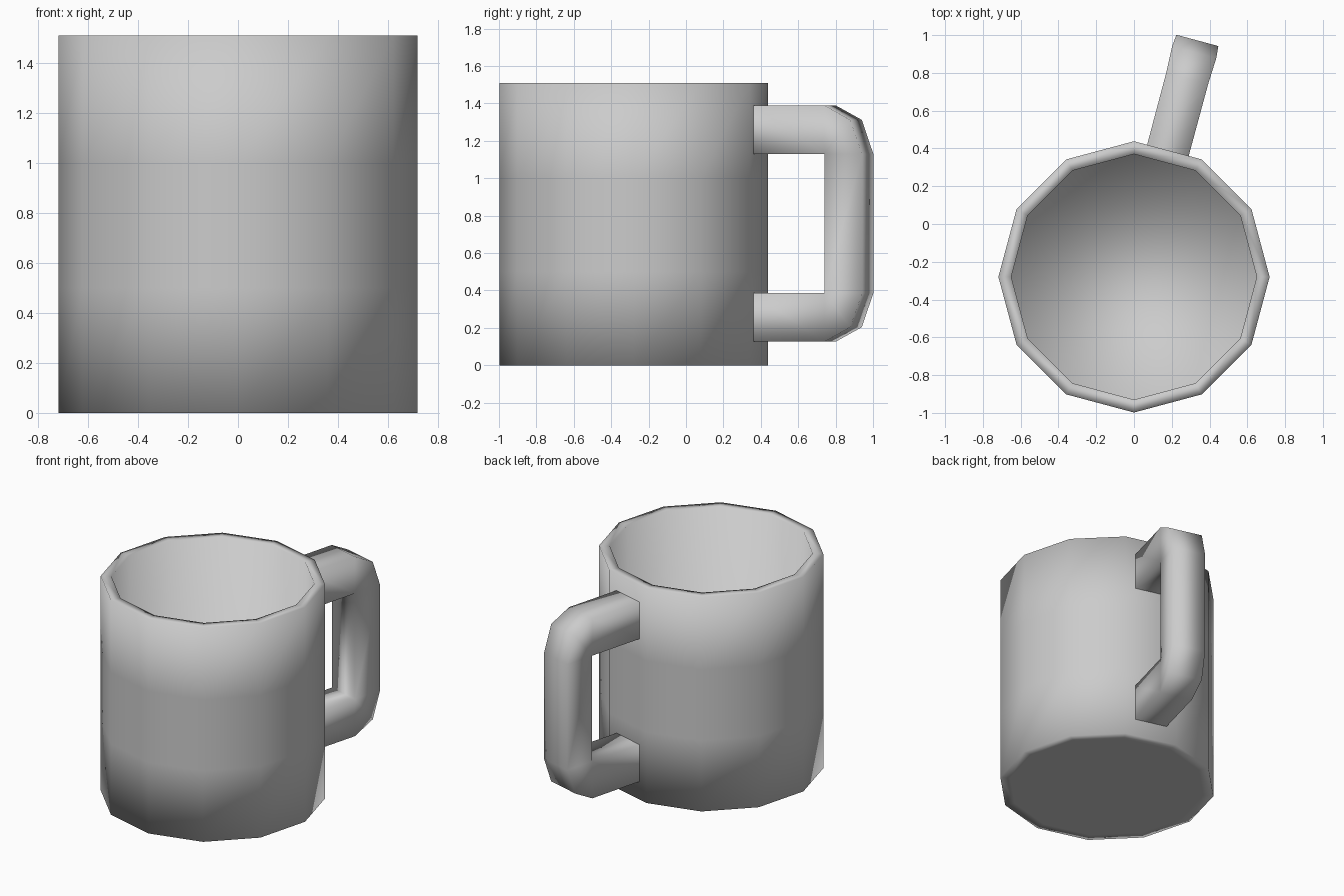
import bpy, bmesh
from math import sin, cos, pi, radians

if "Cube" in bpy.data.objects:
    bpy.data.objects.remove(bpy.data.objects["Cube"])

SIDES, CY = 12, -0.28


def finish(name, bm):
    bmesh.ops.recalc_face_normals(bm, faces=bm.faces)
    for f in bm.faces:
        f.smooth = True
    me = bpy.data.meshes.new(name)
    bm.to_mesh(me)
    bm.free()
    ob = bpy.data.objects.new(name, me)
    bpy.context.collection.objects.link(ob)
    ob.location.y = CY
    return ob


# Cup: a 12-sided thick wall, from underside up over the rim to the inner floor
profile = [(0.65, 0), (0.718, 0), (0.718, 0.5), (0.718, 1.0), (0.718, 1.51),
           (0.65, 1.51), (0.65, 0.07)]
bm = bmesh.new()
rings = [[bm.verts.new((r * cos(2 * pi * i / SIDES), r * sin(2 * pi * i / SIDES), z))
          for i in range(SIDES)] for r, z in profile]
for a, b in zip(rings, rings[1:]):
    for i in range(SIDES):
        j = (i + 1) % SIDES
        bm.faces.new((a[i], a[j], b[j], b[i]))
bm.faces.new(rings[0])
bm.faces.new(rings[-1])
finish("cup_body", bm)

# Handle: square-section bar set square to one wall facet, chamfered corners
MID = 0.758
upper = [  # outer (u, z), inner (u, z), half width
    ((0.69, 1.39), (0.69, 1.13), 0.114),
    ((1.087, 1.39), (1.087, 1.13), 0.115),
    ((1.231, 1.312), (1.087, 1.13), 0.121),
    ((1.296, 1.13), (1.087, 1.13), 0.115),
]
lower = [((o[0], 2 * MID - o[1]), (n[0], 2 * MID - n[1]), w) for o, n, w in reversed(upper)]
d = radians(75)


def place(bm, u, v, z):
    return bm.verts.new((u * cos(d) + v * sin(d), u * sin(d) - v * cos(d), z))


bm = bmesh.new()
loops = [[place(bm, o[0], -w, o[1]), place(bm, o[0], w, o[1]),
          place(bm, n[0], 0.114, n[1]), place(bm, n[0], -0.114, n[1])]
         for o, n, w in upper + lower]
for a, b in zip(loops, loops[1:]):
    for i in range(4):
        j = (i + 1) % 4
        bm.faces.new((a[i], a[j], b[j], b[i]))
# Merge the shared inner corners of the bends
bmesh.ops.remove_doubles(bm, verts=bm.verts, dist=0.0005)
finish("handle", bm)
